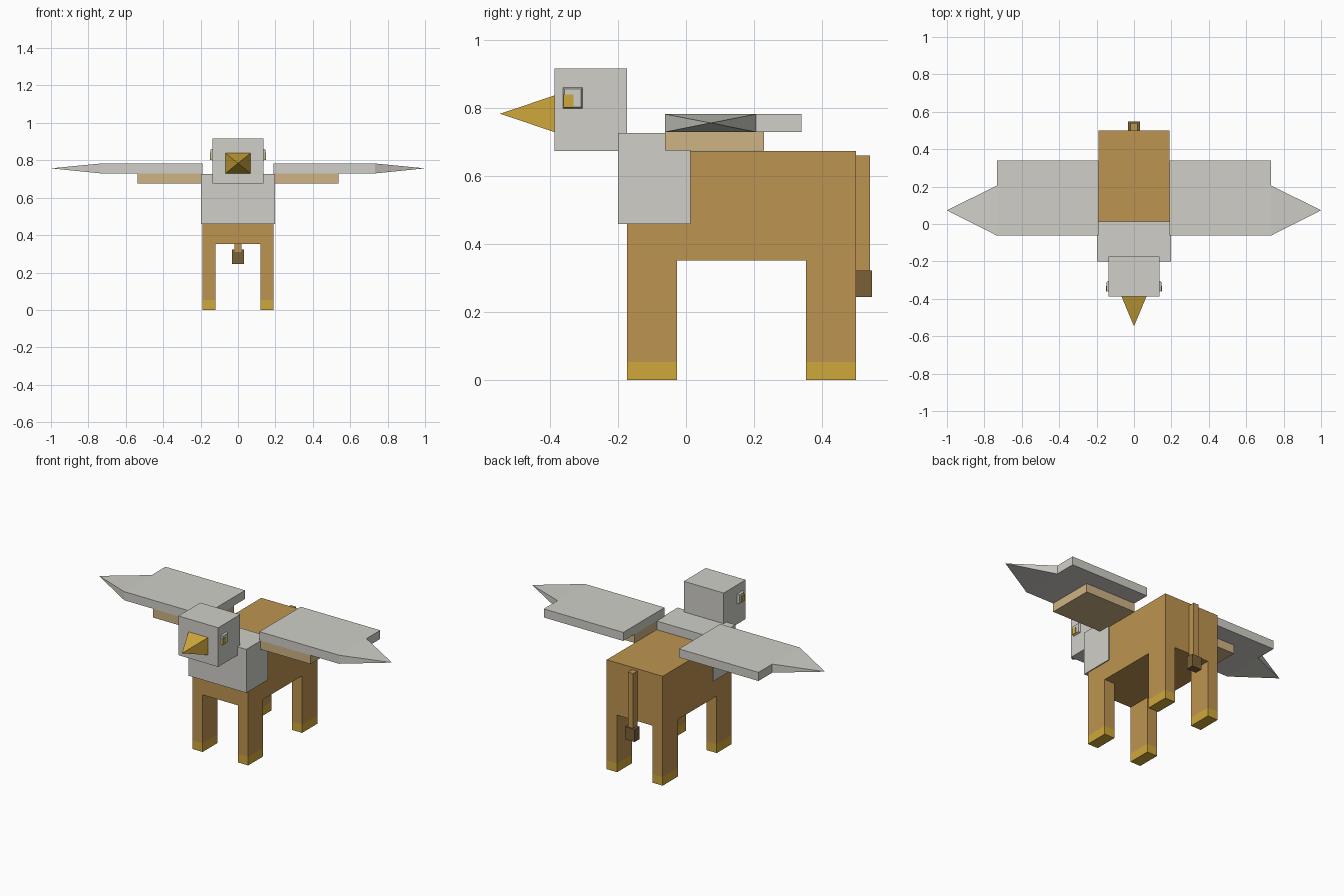
import bpy
import bmesh

cube = bpy.data.objects.get("Cube")
if cube:
    bpy.data.objects.remove(cube, do_unlink=True)


def material(name, rgb):
    lin = [((c / 255 + 0.055) / 1.055) ** 2.4 for c in rgb] + [1.0]
    m = bpy.data.materials.new(name)
    m.use_nodes = True
    m.diffuse_color = lin
    bsdf = m.node_tree.nodes["Principled BSDF"]
    bsdf.inputs["Base Color"].default_value = lin
    bsdf.inputs["Roughness"].default_value = 0.9
    return m


FUR = material("brown fur", (190, 148, 80))
FEATHER = material("pale grey feathers", (208, 207, 200))
GOLD = material("golden yellow", (207, 168, 59))
TAN = material("light tan", (207, 180, 133))
DARK = material("dark brown", (122, 96, 55))


def finish(bm, name, mats):
    bmesh.ops.recalc_face_normals(bm, faces=bm.faces)
    mesh = bpy.data.meshes.new(name)
    bm.to_mesh(mesh)
    bm.free()
    for m in mats:
        mesh.materials.append(m)
    obj = bpy.data.objects.new(name, mesh)
    bpy.context.collection.objects.link(obj)
    return obj


def add_box(bm, xs, ys, zs):
    """Axis-aligned box from its (min, max) on each axis."""
    verts = bmesh.ops.create_cube(bm, size=1)["verts"]
    for v in verts:
        for i, (a, b) in enumerate((xs, ys, zs)):
            v.co[i] = max(a, b) if v.co[i] > 0 else min(a, b)
    return verts


def box(name, xs, ys, zs, mat):
    bm = bmesh.new()
    add_box(bm, xs, ys, zs)
    return finish(bm, name, [mat])


def pyramid(bm, base, apex):
    """Four-sided point on a rectangular base."""
    ring = [bm.verts.new(p) for p in base]
    tip = bm.verts.new(apex)
    for i in range(4):
        bm.faces.new((ring[i], ring[(i + 1) % 4], tip))
    bm.faces.new(ring)


# Torso, feathered chest and head
box("body", (-0.191, 0.191), (-0.173, 0.5), (0.352, 0.675), FUR)
box("chest", (-0.197, 0.197), (-0.2, 0.013), (0.46, 0.728), FEATHER)
box("head", (-0.136, 0.136), (-0.387, -0.173), (0.675, 0.917), FEATHER)

# Beak
bm = bmesh.new()
pyramid(bm, [(-0.067, -0.387, 0.73), (0.067, -0.387, 0.73),
             (0.067, -0.387, 0.838), (-0.067, -0.387, 0.838)],
        (0, -0.547, 0.784))
finish(bm, "beak", [GOLD])

# Tail with tuft
box("tail", (-0.018, 0.018), (0.5, 0.541), (0.31, 0.661), FUR)
box("tail_tuft", (-0.033, 0.033), (0.5, 0.547), (0.245, 0.323), DARK)


def leg(name, s, y0, y1):
    """Leg box cut at hoof height, the lower part coloured as hoof."""
    bm = bmesh.new()
    add_box(bm, (s * 0.12, s * 0.191), (y0, y1), (0, 0.352))
    bmesh.ops.bisect_plane(bm, geom=bm.verts[:] + bm.edges[:] + bm.faces[:],
                           plane_co=(0, 0, 0.053), plane_no=(0, 0, 1))
    for f in bm.faces:
        f.material_index = 1 if f.calc_center_median().z < 0.053 else 0
    finish(bm, name, [FUR, GOLD])


def wing(name, s):
    """Flat slab with a pyramid tip set toward the leading edge."""
    bm = bmesh.new()
    add_box(bm, (s * 0.19, s * 0.733), (-0.062, 0.34), (0.73, 0.783))
    pyramid(bm, [(s * 0.733, -0.062, 0.73), (s * 0.733, 0.206, 0.73),
                 (s * 0.733, 0.206, 0.783), (s * 0.733, -0.062, 0.783)],
            (s * 1.0, 0.073, 0.757))
    finish(bm, name, [FEATHER])


def eye(name, s):
    """Shallow eye block whose outer face is slightly smaller."""
    bm = bmesh.new()
    for v in add_box(bm, (s * 0.136, s * 0.147), (-0.362, -0.305), (0.799, 0.861)):
        if abs(v.co.x) > 0.14:
            v.co.y = -0.3335 + (v.co.y + 0.3335) * 0.85
            v.co.z = 0.83 + (v.co.z - 0.83) * 0.85
    finish(bm, name, [FEATHER])


# Mirrored parts
for side, s in (("left", 1), ("right", -1)):
    leg(f"{side}_front_leg", s, -0.173, -0.027)
    leg(f"{side}_hind_leg", s, 0.353, 0.5)
    wing(f"{side}_wing", s)
    box(f"{side}_wing_arm", (s * 0.19, s * 0.538), (-0.062, 0.23), (0.676, 0.73), TAN)
    eye(f"{side}_eye", s)
    box(f"{side}_pupil", (s * 0.144, s * 0.149), (-0.361, -0.331), (0.803, 0.841), GOLD)
